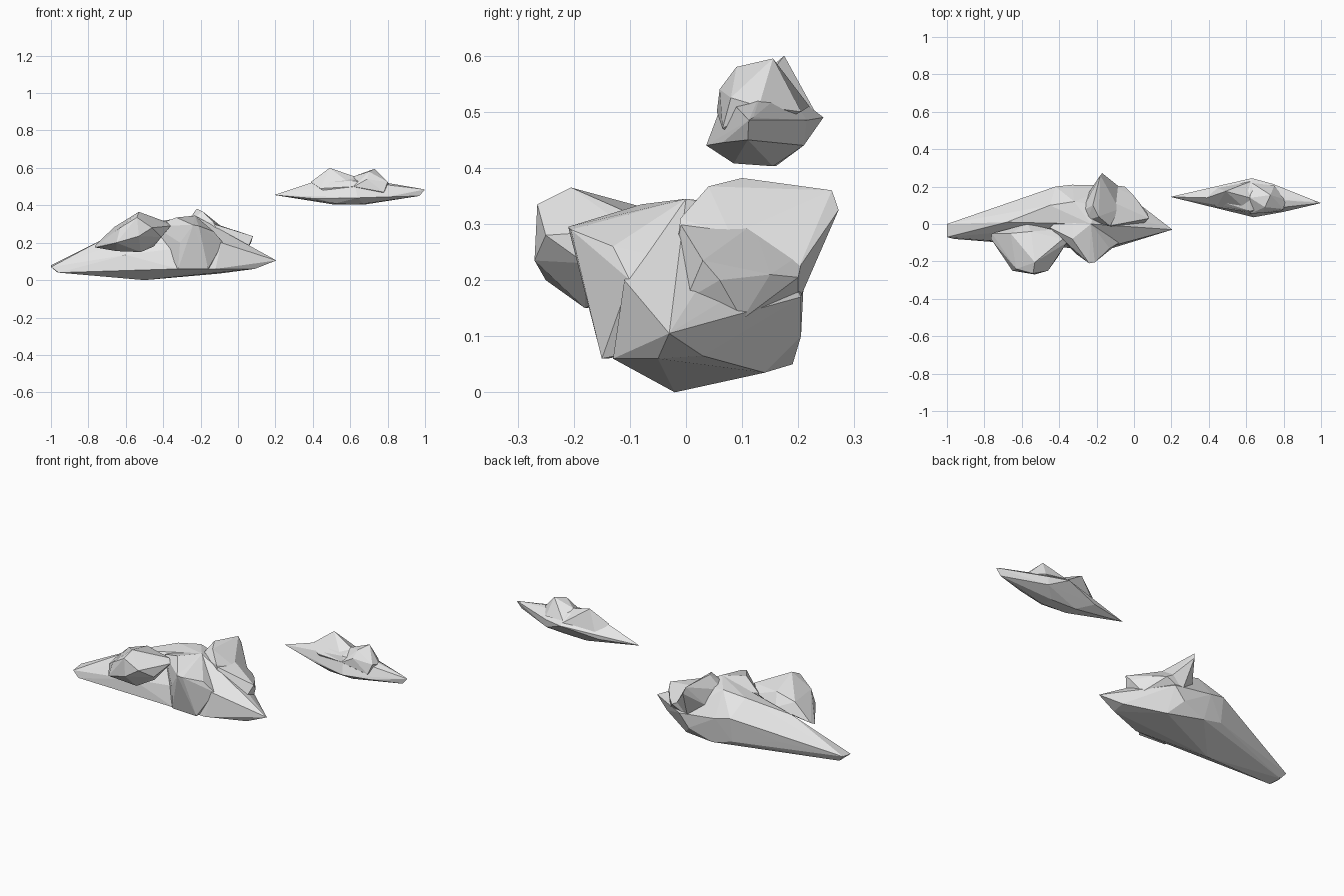
import bpy, bmesh

# one pale flat colour for all clouds
white = bpy.data.materials.new("cloud white")
white.diffuse_color = (0.8, 0.8, 0.8, 1)


def puff(name, points):
    """Faceted cloud lump: convex shell around a few corner points."""
    bm = bmesh.new()
    for p in points:
        bm.verts.new(p)
    bmesh.ops.convex_hull(bm, input=bm.verts[:])
    loose = [v for v in bm.verts if not v.link_faces]
    bmesh.ops.delete(bm, geom=loose, context='VERTS')
    bmesh.ops.recalc_face_normals(bm, faces=bm.faces[:])
    me = bpy.data.meshes.new(name)
    bm.to_mesh(me)
    bm.free()
    me.materials.append(white)
    ob = bpy.data.objects.new(name, me)
    bpy.context.collection.objects.link(ob)
    return ob


# large cloud: long pointed body
puff("large_cloud_body", [
    (-1, 0, .08), (-1, -.07, .07), (-.96, -.08, .04), (-.97, -.01, .045),
    (-.6, -.10, .135), (-.6, -.095, .06), (-.5, -.02, 0), (-.32, -.13, .06),
    (-.12, -.13, .06), (.09, -.05, .06), (.205, -.03, .105), (.1, .03, .065),
    (-.1, .14, .035), (-.3, .19, .05), (-.1, .205, .17), (-.16, .205, .10),
    (-.42, .2, .22), (-.33, .21, .2), (-.42, .18, .08), (-.665, .11, .12),
    (.05, .06, .16), (.08, -.01, .165), (-.09, -.11, .20), (-.68, .01, .24),
    (-.45, .1, .31), (-.32, .12, .33), (-.2, .1, .31), (-.23, 0, .345)])

# large cloud: raised middle bulging to the front
puff("large_cloud_middle", [
    (-.32, -.14, .06), (-.16, -.15, .06), (-.31, -.16, .20), (-.24, -.21, .295),
    (-.21, -.205, .29), (-.13, -.13, .26), (-.08, -.1, .20), (-.35, -.11, .26),
    (-.45, -.02, .29), (-.33, -.08, .335), (-.23, 0, .345), (-.32, .1, .31),
    (-.12, .05, .22), (-.4, .05, .1), (-.1, .05, .1)])

# large cloud: small lump at the front left
puff("large_cloud_front_lump", [
    (-.76, -.05, .19), (-.765, -.08, .175), (-.73, -.13, .18), (-.65, -.25, .20),
    (-.63, -.24, .28), (-.53, -.27, .235), (-.54, -.265, .335), (-.46, -.25, .28),
    (-.41, -.18, .23), (-.36, -.10, .29), (-.38, -.08, .31), (-.53, -.205, .365),
    (-.55, -.04, .32), (-.66, -.05, .285), (-.52, -.18, .15), (-.65, -.14, .155),
    (-.45, -.12, .18), (-.57, 0, .25), (-.43, -.03, .28)])

# large cloud: peak and low shoulder at the back right
puff("large_cloud_back_peak", [
    (-.17, .272, .325), (-.18, .26, .36), (-.22, .1, .382), (-.19, .04, .367),
    (-.25, .02, .32), (-.28, .07, .30), (-.24, .17, .24), (-.15, .2, .16),
    (-.08, .2, .22), (-.08, .08, .28), (-.10, -.02, .22), (-.13, -.01, .31)])
puff("large_cloud_back_shoulder", [
    (-.15, .2, .16), (-.13, .21, .25), (-.05, .2, .205), (0, .15, .21),
    (.08, .03, .235), (.07, .06, .20), (.03, .1, .13), (.05, 0, .165),
    (-.10, -.025, .21), (-.13, -.01, .30), (-.12, .12, .30)])

# small cloud: long pointed body
puff("small_cloud_body", [
    (.195, .145, .455), (.42, .09, .435), (.42, .195, .45), (.40, .14, .524),
    (.52, .09, .41), (.52, .16, .403), (.67, .085, .408), (.67, .155, .403),
    (.64, .036, .44), (.63, .245, .49), (.74, .21, .44), (.74, .215, .485),
    (.80, .065, .445), (.97, .11, .45), (1, .112, .485), (.97, .12, .49),
    (.81, .12, .515), (.62, .07, .53), (.62, .18, .54), (.62, .14, .55)])

# small cloud: two broad bumps on top
puff("small_cloud_left_bump", [
    (.39, .14, .525), (.49, .175, .60), (.62, .14, .555), (.44, .09, .49),
    (.62, .06, .50), (.63, .23, .50), (.44, .195, .47), (.5, .1, .45)])
puff("small_cloud_right_bump", [
    (.73, .155, .595), (.70, .09, .58), (.62, .14, .555), (.62, .055, .50),
    (.80, .08, .525), (.81, .13, .51), (.75, .205, .50), (.63, .22, .51),
    (.69, .06, .54), (.78, .065, .47), (.72, .1, .45)])
